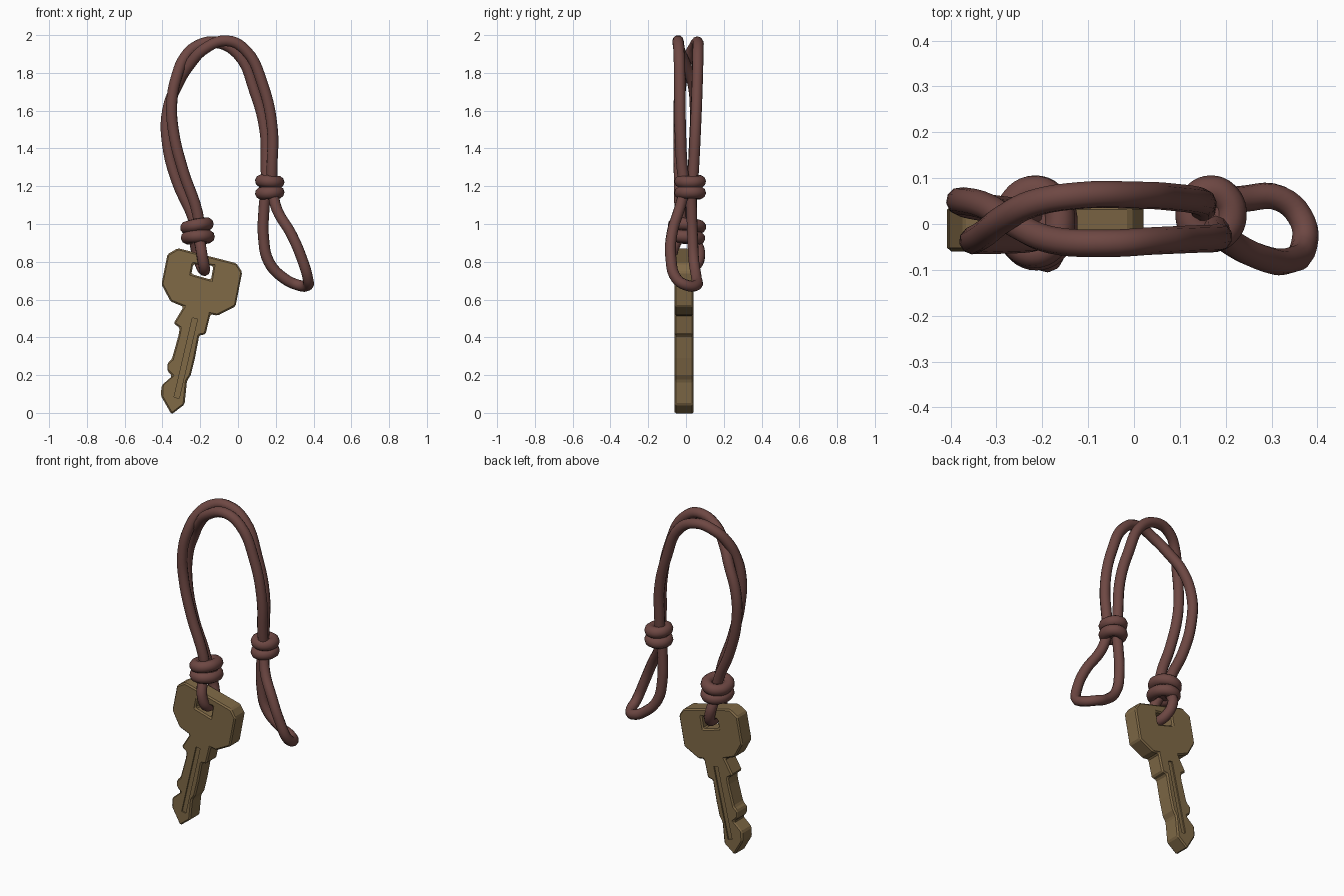
import bpy, bmesh, math
from mathutils import Vector, Matrix

if "Cube" in bpy.data.objects:
    bpy.data.objects.remove(bpy.data.objects["Cube"])


def material(name, rgb):
    m = bpy.data.materials.new(name)
    m.diffuse_color = (*rgb, 1)
    m.use_nodes = True
    m.node_tree.nodes["Principled BSDF"].inputs["Base Color"].default_value = m.diffuse_color
    return m


CORD = material("reddish brown cord", (0.155, 0.064, 0.056))
BRASS = material("aged brass", (0.215, 0.142, 0.062))


def add_mesh(name, mesh, mat):
    ob = bpy.data.objects.new(name, mesh)
    bpy.context.collection.objects.link(ob)
    mesh.materials.clear()
    mesh.materials.append(mat)
    return ob


def cord(name, pts, r=0.03, cyclic=False):
    """Round cord swept through points, as a smooth mesh."""
    cu = bpy.data.curves.new(name + "_path", 'CURVE')
    cu.dimensions = '3D'
    cu.bevel_depth = r
    cu.bevel_resolution = 3
    cu.resolution_u = 5
    cu.use_fill_caps = True
    sp = cu.splines.new('BEZIER')
    sp.bezier_points.add(len(pts) - 1)
    for b, p in zip(sp.bezier_points, pts):
        b.co = p
        b.handle_left_type = b.handle_right_type = 'AUTO'
    sp.use_cyclic_u = cyclic
    tmp = bpy.data.objects.new(name + "_tmp", cu)
    bpy.context.collection.objects.link(tmp)
    bpy.context.view_layer.update()
    dg = bpy.context.evaluated_depsgraph_get()
    mesh = bpy.data.meshes.new_from_object(tmp.evaluated_get(dg))
    bpy.data.objects.remove(tmp)
    mesh.name = name
    for p in mesh.polygons:
        p.use_smooth = True
    return add_mesh(name, mesh, CORD)


def knot(name, centre, rx, ry, r, axis, tilts):
    """Two stacked wraps of cord around the strands."""
    axis = Vector(axis).normalized()
    for i, (side, tilt) in enumerate(zip((-1, 1), tilts)):
        rot = Vector((0, 0, 1)).rotation_difference(axis).to_matrix() @ Matrix.Rotation(tilt, 3, 'Y')
        c = Vector(centre) + axis * side * r * 0.88
        pts = [c + rot @ Vector((rx * math.cos(a), ry * math.sin(a), 0))
               for a in (math.tau * k / 8 for k in range(8))]
        cord(f"{name}_wrap_{i + 1}", pts, r, True)
    # core filling the middle of the wraps
    cord(name + "_core", [Vector(centre) + axis * s * r * 1.4 for s in (-1, 0, 1)], rx + 0.012)


# Two long strands, crossing near the upper left of the arch
cord("strand_front", [(-.21, .02, .93), (-.24, .025, 1.04), (-.32, .035, 1.22), (-.372, .045, 1.42),
                      (-.372, .05, 1.6), (-.315, .035, 1.75), (-.255, -.003, 1.845), (-.18, -.035, 1.925),
                      (-.06, -.042, 1.97), (.04, -.037, 1.92), (.13, -.033, 1.74), (.182, -.03, 1.5),
                      (.18, -.02, 1.3), (.178, 0, 1.16)])
cord("strand_back", [(-.2, -.02, .93), (-.215, -.03, 1.06), (-.29, -.035, 1.28), (-.343, -.035, 1.5),
                     (-.35, -.035, 1.65), (-.325, -.02, 1.78), (-.284, .012, 1.878), (-.22, .045, 1.94),
                     (-.12, .062, 1.962), (0, .063, 1.9), (.09, .058, 1.7), (.143, .05, 1.5),
                     (.15, .04, 1.3), (.15, .03, 1.16)])

# Open end loop on the right
cord("end_loop", [(.15, .025, 1.2), (.137, .03, 1.07), (.135, .035, .93), (.163, .042, .80),
                  (.24, .055, .715), (.32, .055, .676), (.368, .005, .675), (.37, -.05, .71),
                  (.337, -.08, .82), (.283, -.075, .945), (.205, -.035, 1.08), (.18, 0, 1.2)], 0.029)

# Small loop through the key hole
cord("key_loop", [(-.215, -.02, .95), (-.2, -.06, .89), (-.188, -.075, .82), (-.178, -.05, .765),
                  (-.18, -.005, .755), (-.195, .05, .78), (-.215, .072, .84), (-.225, .055, .9), (-.22, .02, .95)])

# Wrapped knots
knot("right_knot", (.168, .022, 1.195), .044, .05, .034, (0, 0, 1), (-.06, .08))
knot("left_knot", (-.215, .003, .96), .056, .068, .034, (-.08, .08, 1), (.03, -.1))

# Key: flat outline with a hole, extruded through y
outline = [(-.318, .872), (-.373, .84), (-.405, .68), (-.357, .59), (-.288, .562), (-.341, .474),
           (-.308, .45), (-.315, .41), (-.35, .285), (-.373, .265), (-.373, .22), (-.348, .195),
           (-.405, .145), (-.408, .09), (-.352, -.008), (-.283, .045), (-.27, .17), (-.25, .2),
           (-.228, .29), (-.205, .41), (-.172, .416), (-.146, .522), (-.108, .515), (-.013, .564),
           (.022, .745), (-.008, .792)]
hole = [(-.237, .788), (-.13, .778), (-.143, .705), (-.247, .735)]
bm = bmesh.new()
for loop in (outline, hole):
    vs = [bm.verts.new((x, -.06, z)) for x, z in loop]
    for a, b in zip(vs, vs[1:] + vs[:1]):
        bm.edges.new((a, b))
bmesh.ops.triangle_fill(bm, edges=bm.edges[:], use_beauty=True, normal=(0, -1, 0))
ext = bmesh.ops.extrude_face_region(bm, geom=bm.faces[:])
bmesh.ops.translate(bm, vec=(0, .1, 0), verts=[v for v in ext["geom"] if isinstance(v, bmesh.types.BMVert)])
bmesh.ops.recalc_face_normals(bm, faces=bm.faces[:])
key_mesh = bpy.data.meshes.new("key")
bm.to_mesh(key_mesh)
bm.free()
key = add_mesh("key", key_mesh, BRASS)
bev = key.modifiers.new("soft_edges", 'BEVEL')
bev.width = 0.008
bev.segments = 1
bev.limit_method = 'ANGLE'
bev.angle_limit = math.radians(20)

# Shallow groove along the blade, front and back
lo, hi = Vector((-.325, 0, .08)), Vector((-.228, 0, .5))
for side, y in (("front", -.06), ("back", .04)):
    gm = bpy.data.meshes.new("groove")
    bm = bmesh.new()
    bmesh.ops.create_cube(bm, size=1)
    bmesh.ops.scale(bm, vec=(.028, .016, (hi - lo).length), verts=bm.verts[:])
    bm.to_mesh(gm)
    bm.free()
    cutter = add_mesh(f"{side}_groove_cutter", gm, BRASS)
    mid = (lo + hi) / 2
    cutter.location = (mid.x, y, mid.z)
    cutter.rotation_euler = (0, math.atan2(hi.x - lo.x, hi.z - lo.z), 0)
    cutter.hide_render = True
    cutter.display_type = 'WIRE'
    cut = key.modifiers.new(side + "_groove", 'BOOLEAN')
    cut.operation = 'DIFFERENCE'
    cut.solver = 'EXACT'
    cut.object = cutter
